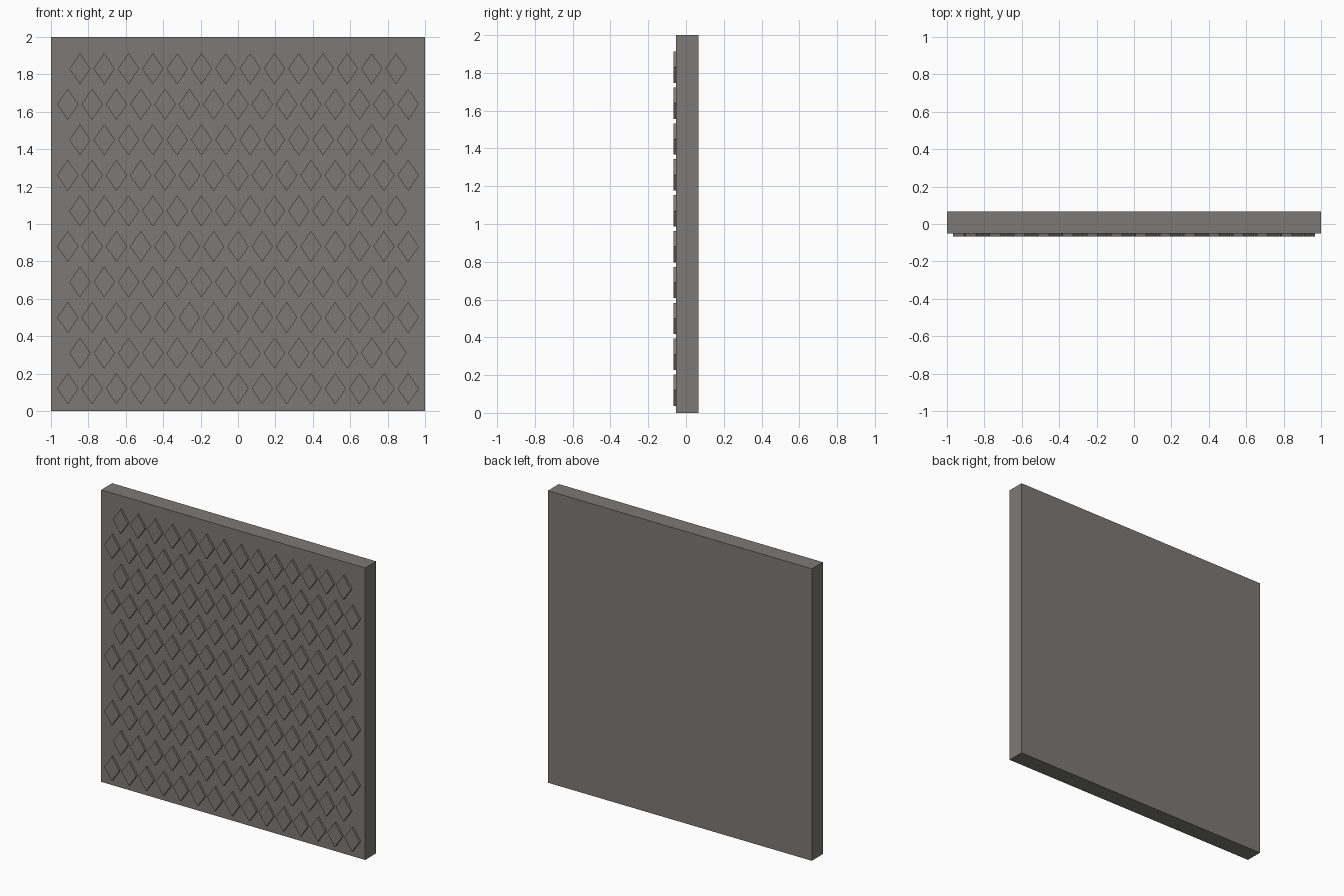
import bpy, bmesh

if "Cube" in bpy.data.objects:
    bpy.data.objects.remove(bpy.data.objects["Cube"])

BACK, FACE, TIP = 0.067, -0.052, -0.067   # y levels: back, plate face, stud face

steel = bpy.data.materials.new("dark warm grey")
steel.diffuse_color = (0.2, 0.195, 0.185, 1)
steel.use_nodes = True
steel.node_tree.nodes["Principled BSDF"].inputs["Base Color"].default_value = steel.diffuse_color


def add_prism(bm, outline, y_front, y_back):
    """Extrude an (x, z) outline, counter-clockwise from the front, along y."""
    front = [bm.verts.new((x, y_front, z)) for x, z in outline]
    back = [bm.verts.new((x, y_back, z)) for x, z in outline]
    bm.faces.new(front)
    bm.faces.new(back[::-1])
    n = len(outline)
    for i in range(n):
        j = (i + 1) % n
        bm.faces.new((front[j], front[i], back[i], back[j]))


def finish(bm, name):
    bmesh.ops.recalc_face_normals(bm, faces=bm.faces)
    mesh = bpy.data.meshes.new(name)
    bm.to_mesh(mesh)
    bm.free()
    mesh.materials.append(steel)
    obj = bpy.data.objects.new(name, mesh)
    bpy.context.collection.objects.link(obj)


# Square backing plate
bm = bmesh.new()
add_prism(bm, [(-1, 0), (1, 0), (1, 2), (-1, 2)], FACE, BACK)
finish(bm, "plate")

# Raised diamond studs: ten staggered rows of 15 and 14
HALF_W, HALF_H = 0.057, 0.083
bm = bmesh.new()
for row in range(10):
    count = 15 - row % 2
    z = 0.12 + row * 0.19
    for i in range(count):
        x = (i - (count - 1) / 2) * 0.13
        add_prism(bm, [(x - HALF_W, z), (x, z - HALF_H), (x + HALF_W, z), (x, z + HALF_H)],
                  TIP, FACE)
finish(bm, "diamond_studs")
